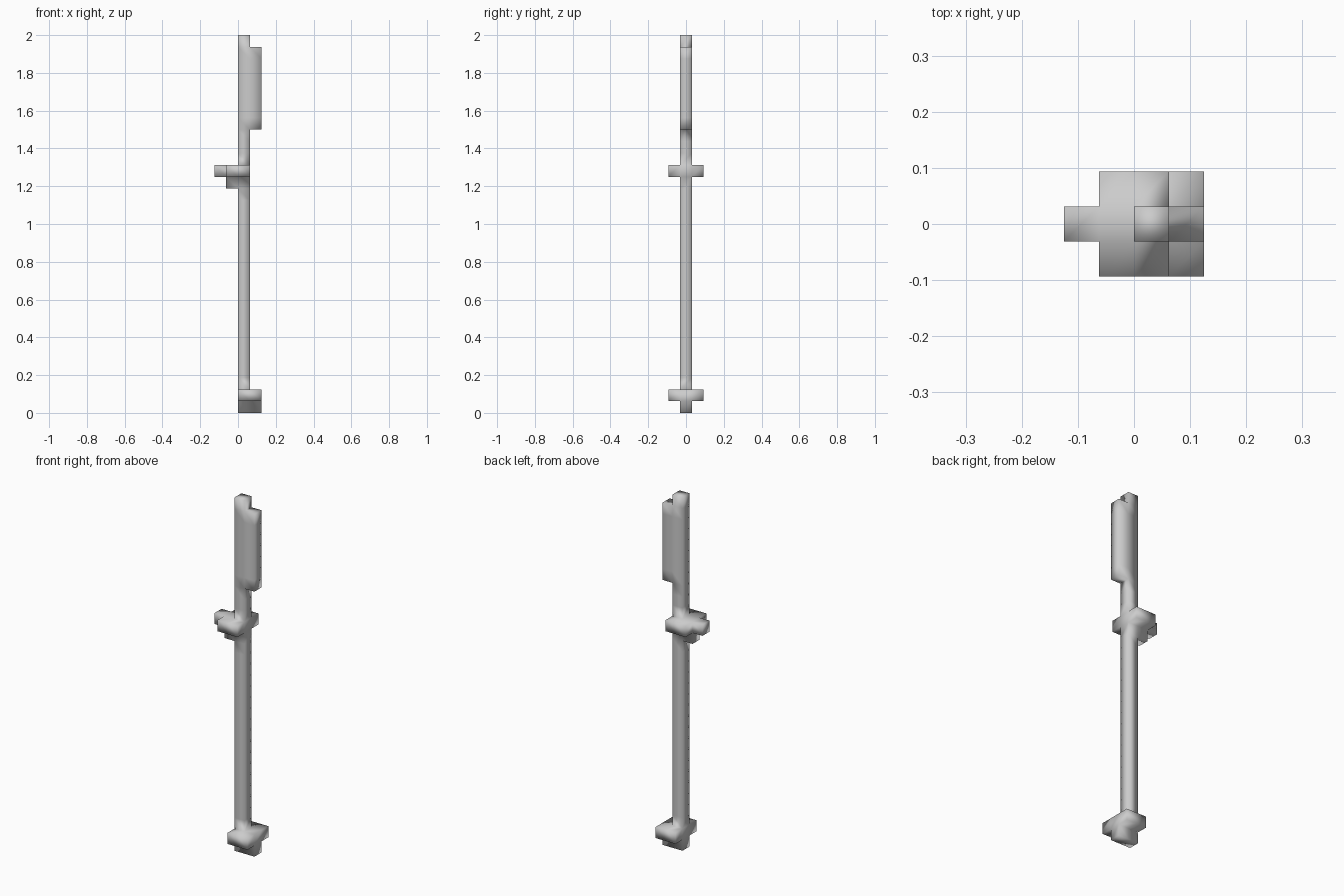
import bpy
import bmesh
from mathutils import Vector

cube = bpy.data.objects.get("Cube")
if cube:
    bpy.data.objects.remove(cube)

U = 1 / 16  # edge length of one block

steel = bpy.data.materials.new("plain_grey")
steel.use_nodes = True
GREY = (0.6, 0.6, 0.6, 1)
steel.diffuse_color = GREY
steel.node_tree.nodes["Principled BSDF"].inputs["Base Color"].default_value = GREY


def blocks(x0, x1, half_y, z0, z1):
    """Block cells of a box, mirrored about y = 0."""
    return {(x, y, z) for x in range(x0, x1)
            for y in range(-half_y, half_y + 1) for z in range(z0, z1)}


# Parts of the weapon, in block units
shaft = blocks(0, 1, 0, 0, 32)
blade = blocks(1, 2, 0, 24, 31)
guard = blocks(-1, 1, 1, 20, 21)
guard_prong = blocks(-2, -1, 0, 20, 21)
guard_hook = blocks(-1, 0, 0, 19, 20)
pommel = blocks(0, 2, 1, 1, 2)
pommel_foot = blocks(0, 2, 0, 0, 1)
cells = shaft | blade | guard | guard_prong | guard_hook | pommel | pommel_foot

# Outer skin of the joined blocks, with shared corners
bm = bmesh.new()
corners = {}


def corner(p):
    key = tuple(round(c * 2) for c in p)
    if key not in corners:
        corners[key] = bm.verts.new(p * U)
    return corners[key]


for cell in sorted(cells):
    centre = Vector(cell) + Vector((0.5, 0, 0.5))
    for axis in range(3):
        for side in (-1, 1):
            n = Vector((0, 0, 0))
            n[axis] = side
            if tuple(int(c + d) for c, d in zip(cell, n)) in cells:
                continue
            a = Vector((0, 0, 0))
            a[(axis + 1) % 3] = 1
            b = n.cross(a)
            ring = [n + a + b, n - a + b, n - a - b, n + a - b]
            face = bm.faces.new([corner(centre + r / 2) for r in ring])
            face.smooth = True

bm.normal_update()
mesh = bpy.data.meshes.new("polearm")
bm.to_mesh(mesh)
bm.free()
mesh.materials.append(steel)
polearm = bpy.data.objects.new("polearm", mesh)
bpy.context.scene.collection.objects.link(polearm)
